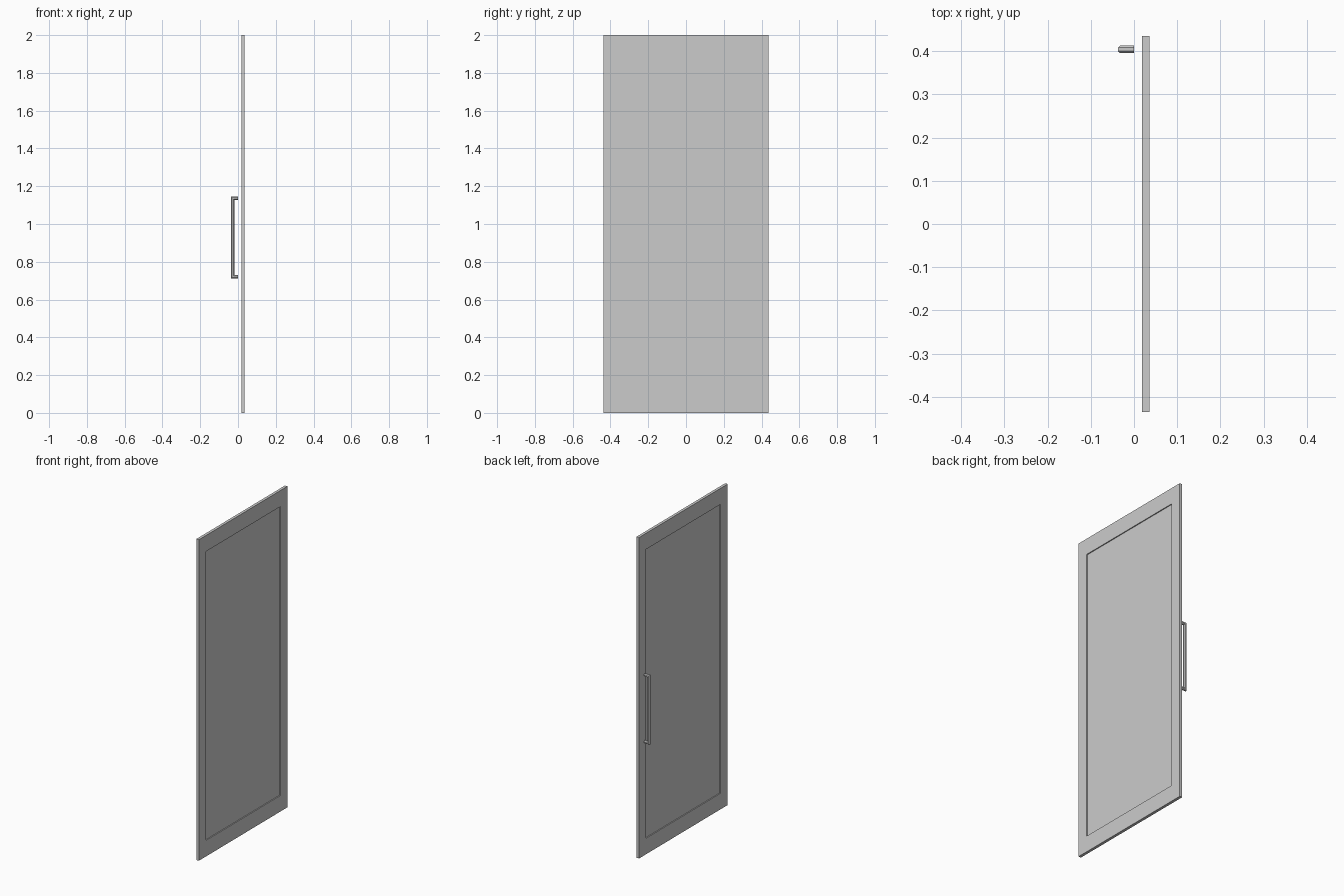
import bpy, bmesh, math

if "Cube" in bpy.data.objects:
    bpy.data.objects.remove(bpy.data.objects["Cube"])

X0, X1 = 0.018, 0.0355     # door thickness range
HALF_W, HEIGHT = 0.436, 2.0
STILE, RAIL = 0.07, 0.10
RECESS = 0.006


def skin(name, rings, closed=False):
    """Bridge matching vertex rings; either cap both ends or close the loop."""
    bm = bmesh.new()
    loops = [[bm.verts.new(p) for p in ring] for ring in rings]
    n = len(loops[0])
    pairs = list(zip(loops, loops[1:]))
    if closed:
        pairs.append((loops[-1], loops[0]))
    else:
        bm.faces.new(loops[0])
        bm.faces.new(loops[-1])
    for a, b in pairs:
        for i in range(n):
            j = (i + 1) % n
            bm.faces.new((a[i], a[j], b[j], b[i]))
    bmesh.ops.recalc_face_normals(bm, faces=bm.faces)
    mesh = bpy.data.meshes.new(name)
    bm.to_mesh(mesh)
    bm.free()
    obj = bpy.data.objects.new(name, mesh)
    bpy.context.collection.objects.link(obj)
    return obj


def rect(x, side, end):
    """Rectangle in the door plane, inset from the outer door edge."""
    w = HALF_W - side
    return [(x, -w, end), (x, w, end), (x, w, HEIGHT - end), (x, -w, HEIGHT - end)]


# Door frame: one continuous surround
skin("door_frame", [rect(X0, 0, 0), rect(X1, 0, 0),
                    rect(X1, STILE, RAIL), rect(X0, STILE, RAIL)], closed=True)

# Recessed centre panel, sunk on both faces
skin("door_panel", [rect(X0 + RECESS, STILE, RAIL), rect(X1 - RECESS, STILE, RAIL)])

# Pull handle: octagonal bar with mitred corners
HY, A = 0.4045, 0.009
GX, Z0, Z1 = -0.0375 + A, 0.712 + A, 1.146 - A
R = A / math.cos(math.pi / 8)
octagon = [(R * math.cos(math.pi / 8 + i * math.pi / 4),
            R * math.sin(math.pi / 8 + i * math.pi / 4)) for i in range(8)]
skin("door_handle", [
    [(0, HY + u, Z0 + v) for u, v in octagon],
    [(GX + v, HY + u, Z0 + v) for u, v in octagon],
    [(GX + v, HY + u, Z1 - v) for u, v in octagon],
    [(0, HY + u, Z1 - v) for u, v in octagon],
])
